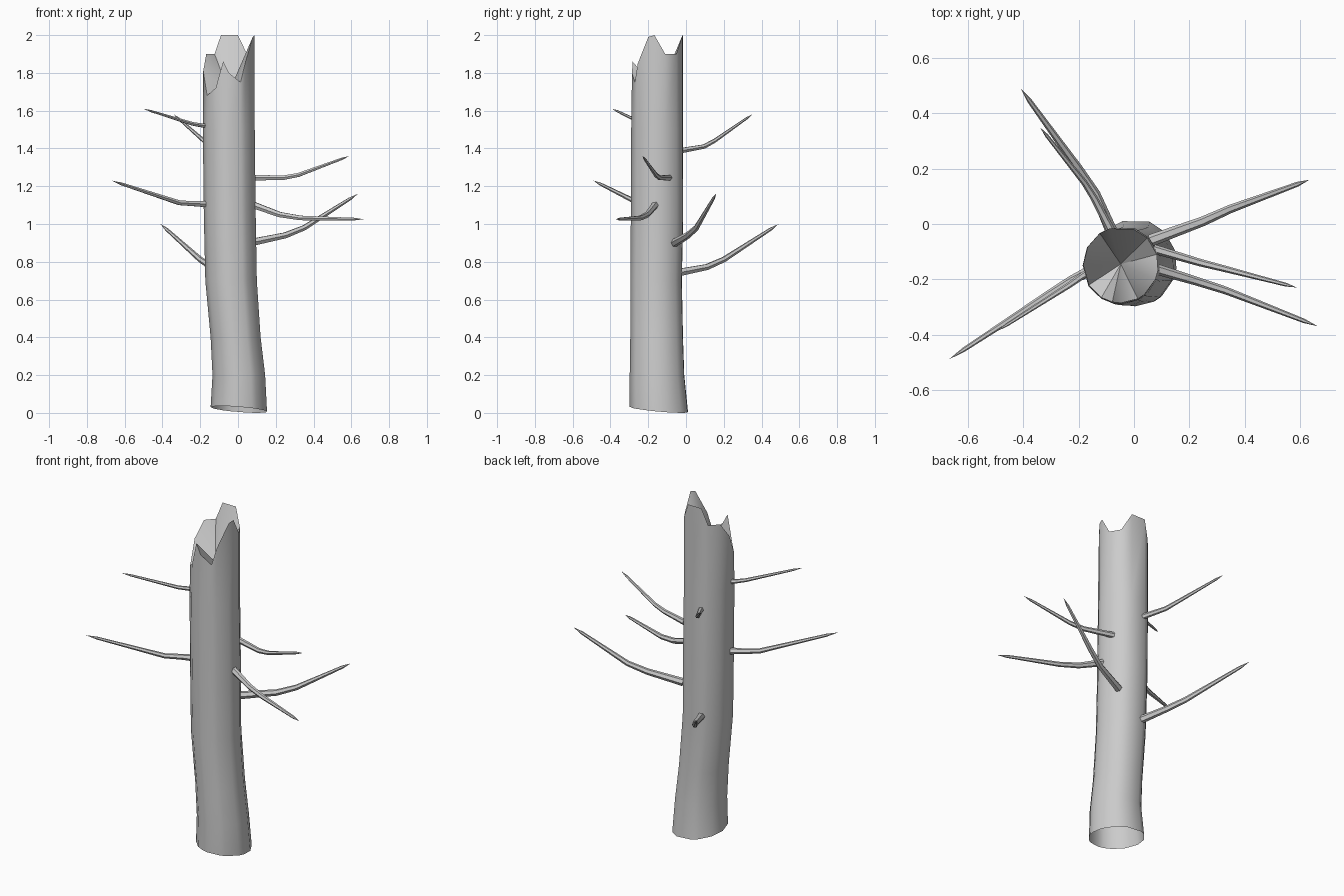
import bpy, bmesh
from math import sin, cos, radians, tau
from mathutils import Vector

cube = bpy.data.objects.get("Cube")
if cube:
    bpy.data.objects.remove(cube, do_unlink=True)

bark = bpy.data.materials.new("grey_bark")
bark.use_nodes = True
grey = (0.6, 0.6, 0.6, 1)
bark.diffuse_color = grey
bark.node_tree.nodes["Principled BSDF"].inputs["Base Color"].default_value = grey


def finish(bm, name, angle):
    mesh = bpy.data.meshes.new(name)
    bm.to_mesh(mesh)
    bm.free()
    obj = bpy.data.objects.new(name, mesh)
    bpy.context.collection.objects.link(obj)
    mesh.materials.append(bark)
    bpy.ops.object.select_all(action='DESELECT')
    obj.select_set(True)
    bpy.context.view_layer.objects.active = obj
    bpy.ops.object.shade_smooth_by_angle(angle=radians(angle))


def bridge(bm, a, b):
    n = len(a)
    for i in range(n):
        j = (i + 1) % n
        bm.faces.new((a[i], a[j], b[j], b[i]))


# Broken rim: angle around the trunk and height of each splinter point
rim = [(16, 1.9), (45, 1.9), (70, 2.0), (108, 2.0), (124, 1.9), (152, 1.9),
       (180, 1.81), (212, 1.68), (239, 1.72), (257, 1.86), (270, 1.8),
       (297, 1.75), (309, 1.85), (338, 1.99), (352, 2.0)]
# Trunk sections: height, centre x, centre y, radius x, radius y
sections = [(0.02, .005, -.14, .15, .158), (.2, .005, -.15, .14, .148),
            (.4, -.012, -.152, .133, .143), (.7, -.036, -.155, .137, .14),
            (1.05, -.043, -.15, .138, .142), (1.5, -.048, -.15, .138, .14)]


def ring_point(angle, z, cx, cy, rx, ry):
    a = radians(angle)
    return Vector((cx + rx * cos(a), cy + ry * sin(a), z))


# Trunk: open at the foot, with a sunken splintered top
bm = bmesh.new()
rings = []
for s in sections:
    rings.append([bm.verts.new(ring_point(a, *s)) for a, h in rim])
for v, (a, h) in zip(rings[0], rim):
    v.co.z = 0.02 - 0.014 * sin(radians(a)) - 0.012 * cos(radians(a))
low = min(v.co.z for v in rings[0])
for v in rings[0]:
    v.co.z -= low
rings.append([bm.verts.new(ring_point(a, h, -.048, -.148, .136, .138)) for a, h in rim])
for lower, upper in zip(rings, rings[1:]):
    bridge(bm, lower, upper)
# Hollow of the break, on its own vertices so the rim stays crisp
hollow = [bm.verts.new(v.co) for v in rings[-1]]
centre = bm.verts.new((-.048, -.145, 1.7))
for i, v in enumerate(hollow):
    bm.faces.new((v, hollow[(i + 1) % len(hollow)], centre))
bmesh.ops.remove_doubles(bm, verts=hollow + rings[-1], dist=1e-5)
finish(bm, "trunk", 35)


# Branches: tapering six-sided tubes with pointed ends
def branch(name, points, thick=1.0, sides=6):
    pts = [Vector(p) for p in points]
    pts.insert(-1, pts[-2].lerp(pts[-1], 0.85))
    radii = [.02, .016, .014, .008]
    bm = bmesh.new()
    tube = []
    for i, p in enumerate(pts[:-1]):
        d = (pts[i + 1] - pts[max(i - 1, 0)]).normalized()
        side = d.cross(Vector((0, 0, 1))).normalized()
        up = side.cross(d)
        r = radii[i] * thick
        tube.append([bm.verts.new(p + r * (side * cos(tau * k / sides) + up * sin(tau * k / sides)))
                     for k in range(sides)])
    for a, b in zip(tube, tube[1:]):
        bridge(bm, a, b)
    tip = bm.verts.new(pts[-1])
    for k in range(sides):
        bm.faces.new((tube[-1][k], tube[-1][(k + 1) % sides], tip))
    bm.faces.new(tube[0][::-1])
    bmesh.ops.recalc_face_normals(bm, faces=bm.faces)
    finish(bm, name, 35)


branch("left_upper_branch", [(.07, -.09, 1.245), (.24, -.14, 1.245), (.32, -.16, 1.26), (.59, -.23, 1.36)], .85)
branch("left_middle_branch", [(.07, -.16, 1.105), (.22, -.205, 1.05), (.33, -.24, 1.032), (.665, -.37, 1.025)])
branch("left_lower_branch", [(.06, -.06, .9), (.25, .01, .94), (.35, .055, .98), (.635, .16, 1.16)], 1.1)
branch("right_lower_branch", [(-.15, -.165, 1.105), (-.23, -.205, 1.108), (-.31, -.255, 1.112), (-.67, -.49, 1.23)])
branch("right_upper_branch", [(-.15, -.165, 1.52), (-.19, -.19, 1.522), (-.24, -.225, 1.53), (-.5, -.39, 1.61)], .75)
branch("back_lower_branch", [(-.08, -.03, .745), (-.14, .11, .772), (-.2, .2, .812), (-.41, .49, 1.0)], 1.1)
branch("back_upper_branch", [(-.08, -.03, 1.388), (-.145, .095, 1.41), (-.18, .15, 1.44), (-.34, .35, 1.58)], .8)
